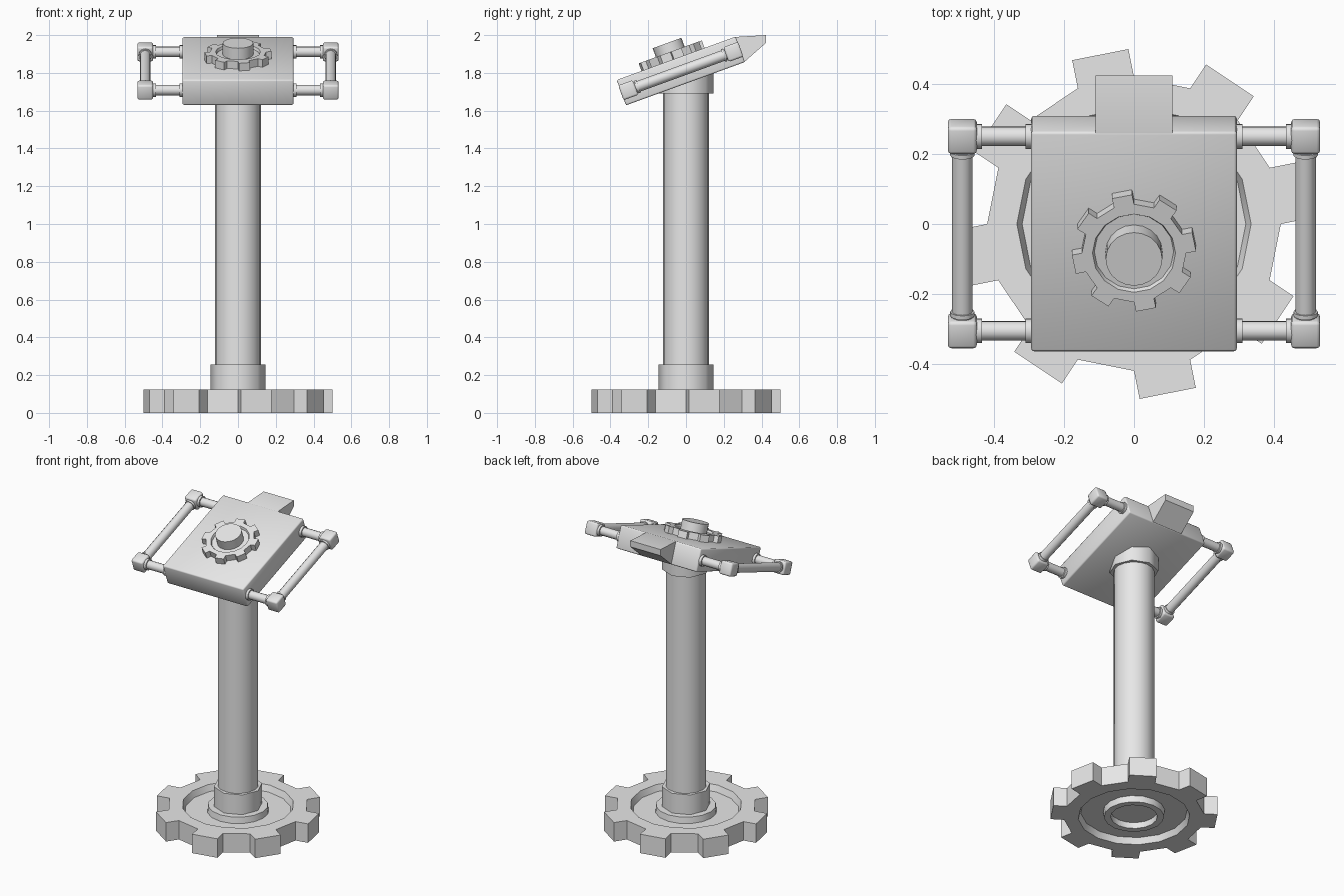
import bpy, bmesh, math
from mathutils import Matrix, Vector

if "Cube" in bpy.data.objects:
    bpy.data.objects.remove(bpy.data.objects["Cube"])

grey = bpy.data.materials.new("plain_grey")
grey.diffuse_color = (0.8, 0.8, 0.8, 1)
grey.use_nodes = True
grey.node_tree.nodes["Principled BSDF"].inputs["Base Color"].default_value = grey.diffuse_color

# Local frame of the tilted head
HEAD = Matrix.Translation((0, -0.0275, 1.81)) @ Matrix.Rotation(math.radians(20), 4, 'X')
WORLD = Matrix.Identity(4)


def finish(name, bm, matrix=WORLD, angle=50):
    bmesh.ops.recalc_face_normals(bm, faces=bm.faces[:])
    mesh = bpy.data.meshes.new(name)
    bm.to_mesh(mesh)
    bm.free()
    ob = bpy.data.objects.new(name, mesh)
    bpy.context.collection.objects.link(ob)
    mesh.materials.append(grey)
    ob.matrix_world = matrix
    bpy.ops.object.select_all(action='DESELECT')
    ob.select_set(True)
    bpy.context.view_layer.objects.active = ob
    bpy.ops.object.shade_smooth_by_angle(angle=math.radians(angle))
    return ob


def add_cylinder(bm, a, b, r, sides):
    a, b = Vector(a), Vector(b)
    d = b - a
    m = Matrix.Translation((a + b) / 2) @ d.to_track_quat('Z', 'Y').to_matrix().to_4x4()
    bmesh.ops.create_cone(bm, cap_ends=True, segments=sides, radius1=r, radius2=r,
                          depth=d.length, matrix=m)


def cylinder(name, a, b, r, sides, matrix=WORLD):
    bm = bmesh.new()
    add_cylinder(bm, a, b, r, sides)
    return finish(name, bm, matrix)


def block(name, loc, size, bevel, matrix=WORLD):
    bm = bmesh.new()
    bmesh.ops.create_cube(bm, size=1, matrix=Matrix.Translation(loc) @ Matrix.Diagonal((*size, 1)))
    bmesh.ops.bevel(bm, geom=bm.edges[:], offset=bevel, segments=2, profile=0.5, affect='EDGES')
    return finish(name, bm, matrix)


def gear(name, matrix):
    """Sixteen-sided dished wheel with a tooth on every second outer face."""
    profile = [(.42, 0), (.42, .125), (.335, .125), (.32, .085), (.185, .085), (.18, .125),
               (.1, .125), (.1, .04), (.14, .04), (.14, 0), (.18, 0), (.185, .04),
               (.32, .04), (.335, 0)]
    bm = bmesh.new()
    n, p = 16, len(profile)
    rings = []
    for k in range(n):
        a = 2 * math.pi * k / n
        rings.append([bm.verts.new((r * math.cos(a), r * math.sin(a), z)) for r, z in profile])
    walls = []
    for k in range(n):
        r0, r1 = rings[k], rings[(k + 1) % n]
        for i in range(p):
            j = (i + 1) % p
            f = bm.faces.new((r0[i], r1[i], r1[j], r0[j]))
            if i == 0 and k % 2 == 0:
                walls.append(f)
    # Teeth
    for f in walls:
        c = f.calc_center_median()
        out = Vector((c.x, c.y, 0)).normalized()
        new = bmesh.ops.extrude_face_region(bm, geom=[f])['geom']
        bmesh.ops.translate(bm, vec=out * 0.082,
                            verts=[v for v in new if isinstance(v, bmesh.types.BMVert)])
        bm.faces.remove(f) if f.is_valid else None
    return finish(name, bm, matrix)


# Base and post
gear("base_gear", WORLD)
cylinder("post", (0, 0, 0.04), (0, 0, 1.74), 0.122, 16)
cylinder("lower_collar", (0, 0, 0.1), (0, 0, 0.255), 0.146, 8)
cylinder("upper_collar", (0, 0, 1.69), (0, 0, 1.80), 0.146, 8)

# Tilted head
block("head_box", (0, 0, 0), (0.588, 0.67, 0.143), 0.008, HEAD)

# Wedge on the back of the head
bm = bmesh.new()
side = [(.32, -.069), (.335, -.069), (.476, -.014), (.49, .024), (.335, .07), (.32, .07)]
face = bm.faces.new([bm.verts.new((-0.11, u, h)) for u, h in side])
ext = bmesh.ops.extrude_face_region(bm, geom=[face])['geom']
bmesh.ops.translate(bm, vec=(0.22, 0, 0), verts=[v for v in ext if isinstance(v, bmesh.types.BMVert)])
finish("back_wedge", bm, HEAD, 20)

# Dial: small gear with a round knob
gear("dial_gear", HEAD @ Matrix.Translation((0, -0.018, 0.07)) @ Matrix.Scale(0.355, 4))
cylinder("dial_knob", (0, -0.018, 0.06), (0, -0.018, 0.164), 0.081, 20, HEAD)

# Side handles
for s, label in ((-1, "left"), (1, "right")):
    x = 0.491 * s
    bm = bmesh.new()
    add_cylinder(bm, (x, -0.28, 0), (x, 0.28, 0), 0.029, 12)
    for e in (-1, 1):
        add_cylinder(bm, (x, 0.25 * e, 0), (x, 0.238 * e, 0), 0.035, 12)
    finish(label + "_handle_bar", bm, HEAD)
    for e, end in ((-1, "front"), (1, "back")):
        u = 0.296 * e
        block(f"{label}_{end}_corner", (x, u, 0), (0.083, 0.083, 0.083), 0.01, HEAD)
        bm = bmesh.new()
        add_cylinder(bm, (0.28 * s, u, 0), (0.47 * s, u, 0), 0.028, 12)
        add_cylinder(bm, (0.28 * s, u, 0), (0.31 * s, u, 0), 0.036, 12)
        add_cylinder(bm, (0.435 * s, u, 0), (0.46 * s, u, 0), 0.036, 12)
        finish(f"{label}_{end}_arm", bm, HEAD)
